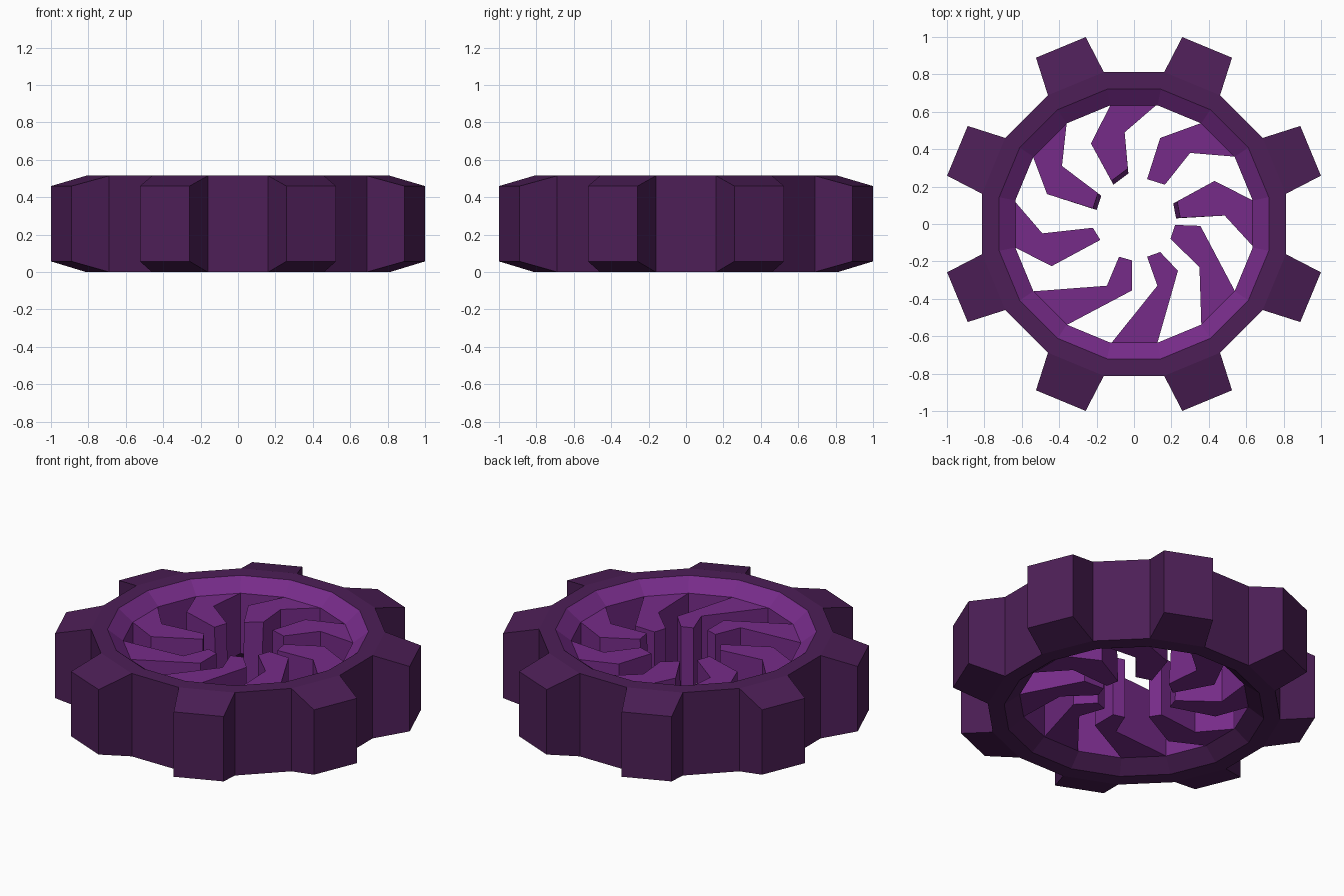
import bpy, bmesh, math
from mathutils import Vector

if "Cube" in bpy.data.objects:
    bpy.data.objects.remove(bpy.data.objects["Cube"])


def material(name, colour):
    m = bpy.data.materials.new(name)
    m.diffuse_color = (*colour, 1)
    m.use_nodes = True
    m.node_tree.nodes["Principled BSDF"].inputs["Base Color"].default_value = m.diffuse_color
    return m


dark = material("dark purple", (0.074, 0.0135, 0.095))
bright = material("bright purple", (0.182, 0.0245, 0.25))


def finish(bm, name, mats):
    bmesh.ops.recalc_face_normals(bm, faces=bm.faces)
    me = bpy.data.meshes.new(name)
    bm.to_mesh(me)
    bm.free()
    for m in mats:
        me.materials.append(m)
    ob = bpy.data.objects.new(name, me)
    bpy.context.collection.objects.link(ob)
    return ob


# Gear ring: sixteen-sided lathe, with a tooth grown from every other outer face
H = 0.515
LOW, HIGH = 0.07, 0.445
N = 16
profile = [(0.828, 0), (0.828, H), (0.735, H), (0.647, HIGH), (0.647, LOW), (0.735, 0)]
bm = bmesh.new()
cols = []
for k in range(N):
    a = math.radians(11.25 + 22.5 * k)
    cols.append([bm.verts.new((r * math.cos(a), r * math.sin(a), z)) for r, z in profile])
for k in range(N):
    c, d = cols[k], cols[(k + 1) % N]
    for i in range(len(profile)):
        j = (i + 1) % len(profile)
        quad = [c[i], d[i], d[j], c[j]]
        if i == 0 and k % 2 == 0:
            # tooth: slightly narrower and shorter at the tip
            a = math.radians(22.5 * (k + 1))
            out = Vector((math.cos(a), math.sin(a), 0))
            side = Vector((-out.y, out.x, 0))
            tip = [bm.verts.new(out * 1.022 + side * s + Vector((0, 0, z)))
                   for s, z in ((-0.144, 0.057), (0.144, 0.057), (0.144, 0.46), (-0.144, 0.46))]
            bm.faces.new(tip)
            for n in range(4):
                m = (n + 1) % 4
                bm.faces.new((quad[n], quad[m], tip[m], tip[n]))
        else:
            f = bm.faces.new(quad)
            # upper inner bevel and inner wall are bright, the underside bevel is dark
            f.material_index = 1 if i in (2, 3) else 0
finish(bm, "gear_ring", [dark, bright])

# Curved blades: first two points sit on the inner wall, the 4th and 5th are the tip
blades = [
    [(-.124, .64), (.124, .64), (-.05, .49), (-.03, .27), (-.11, .21), (-.23, .43)],
    [(.36, .54), (.54, .36), (.30, .38), (.165, .21), (.07, .24), (.14, .46)],
    [(.64, .124), (.64, -.124), (.485, .045), (.225, .03), (.21, .11), (.43, .23)],
    [(.54, -.36), (.36, -.54), (.35, -.23), (.195, -.08), (.22, -.005), (.355, -.01)],
    [(.124, -.64), (-.124, -.64), (.125, -.33), (.07, -.175), (.14, -.15), (.235, -.25)],
    [(-.36, -.54), (-.54, -.36), (-.145, -.33), (-.08, -.175), (-.01, -.195), (-.01, -.355)],
    [(-.64, -.124), (-.64, .124), (-.49, -.05), (-.22, -.02), (-.18, -.085), (-.44, -.225)],
    [(-.54, .36), (-.36, .54), (-.385, .31), (-.175, .15), (-.2, .075), (-.465, .16)],
]
leaning = (0, 2, 7)  # blades whose tips slope back a little towards the top
for n, pts in enumerate(blades):
    bm = bmesh.new()
    low = [bm.verts.new((x, y, LOW)) for x, y in pts]
    top = []
    for i, (x, y) in enumerate(pts):
        s = 1.1 if n in leaning and i in (3, 4) else 1
        top.append(bm.verts.new((x * s, y * s, HIGH)))
    bm.faces.new(low)
    bm.faces.new(top)
    for i in range(1, 6):  # the wall end stays open, buried in the ring
        j = (i + 1) % 6
        bm.faces.new((low[i], low[j], top[j], top[i]))
    finish(bm, f"blade_{n + 1}", [bright])
